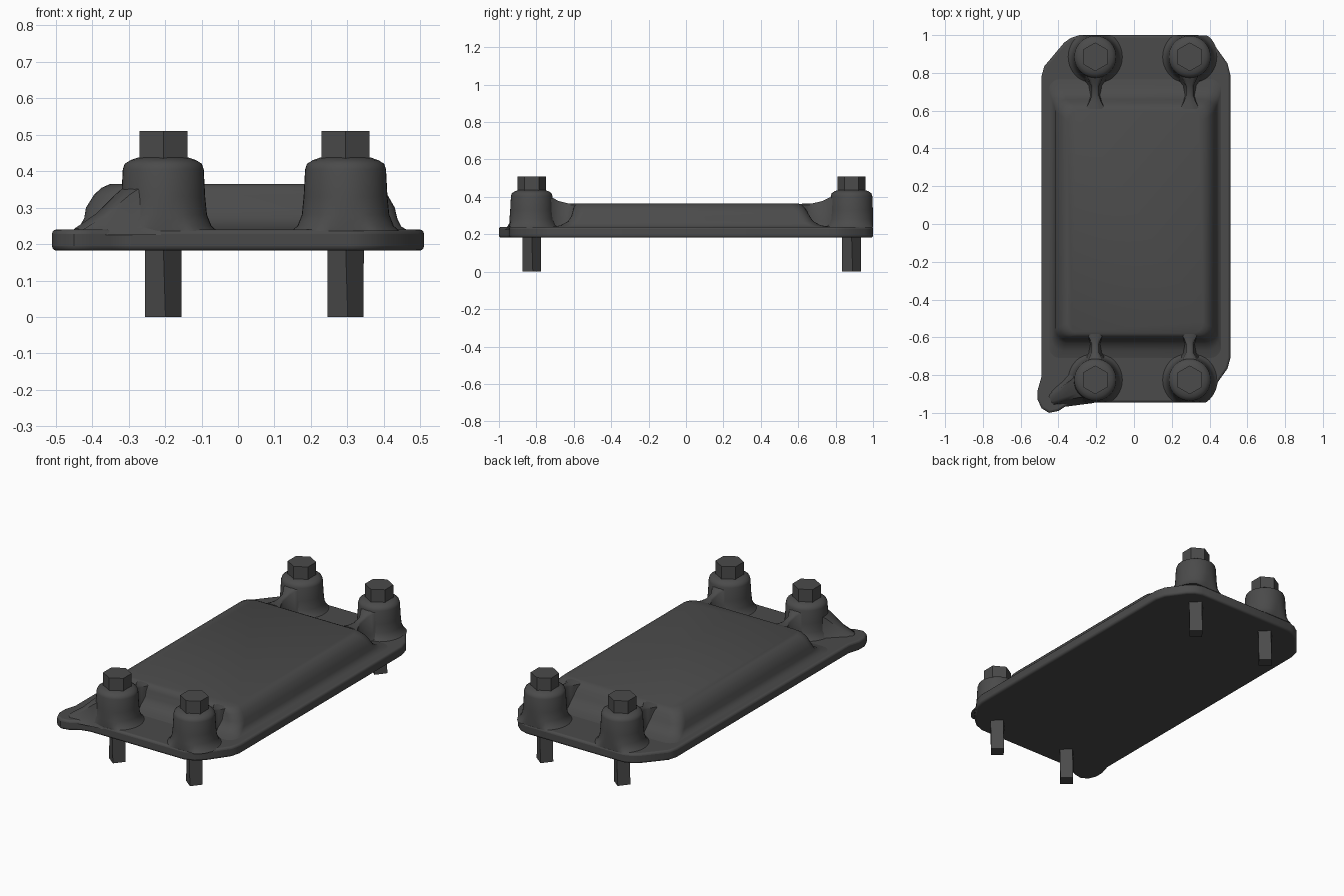
import bpy, bmesh, math
from mathutils import Vector

cube = bpy.data.objects.get("Cube")
if cube:
    bpy.data.objects.remove(cube, do_unlink=True)

dark = bpy.data.materials.new("dark_grey")
dark.use_nodes = True
GREY = (0.07, 0.07, 0.07, 1)
dark.diffuse_color = GREY
bsdf = dark.node_tree.nodes["Principled BSDF"]
bsdf.inputs["Base Color"].default_value = GREY
bsdf.inputs["Roughness"].default_value = 0.7


def loft(name, rings, smooth=None, y_range=None):
    """Skin a stack of equal-length point rings and cap both ends."""
    bm = bmesh.new()
    loops = [[bm.verts.new(p) for p in ring] for ring in rings]
    n = len(loops[0])
    for a, b in zip(loops, loops[1:]):
        for i in range(n):
            j = (i + 1) % n
            bm.faces.new((a[i], a[j], b[j], b[i]))
    bm.faces.new(loops[0][::-1])
    bm.faces.new(loops[-1])
    if y_range:
        for v in bm.verts:
            v.co.y = min(max(v.co.y, y_range[0]), y_range[1])
    bmesh.ops.recalc_face_normals(bm, faces=bm.faces)
    mesh = bpy.data.meshes.new(name)
    bm.to_mesh(mesh)
    bm.free()
    mesh.materials.append(dark)
    obj = bpy.data.objects.new(name, mesh)
    bpy.context.collection.objects.link(obj)
    if smooth:
        bpy.ops.object.select_all(action='DESELECT')
        obj.select_set(True)
        bpy.context.view_layer.objects.active = obj
        bpy.ops.object.shade_smooth_by_angle(angle=math.radians(smooth))
    return obj


def circle(x, y, z, r, n, start=0.0):
    return [(x + r * math.cos(start + math.tau * i / n),
             y + r * math.sin(start + math.tau * i / n), z) for i in range(n)]


def rounded_rect(x0, x1, y0, y1, z, r=0.06, steps=5):
    pts = []
    corners = [(x1 - r, y1 - r), (x0 + r, y1 - r), (x0 + r, y0 + r), (x1 - r, y0 + r)]
    for k, (cx, cy) in enumerate(corners):
        for i in range(steps + 1):
            a = math.pi / 2 * (k + i / steps)
            pts.append((cx + r * math.cos(a), cy + r * math.sin(a), z))
    return pts


def web(name, start, end, sections):
    """Flared rib between two points; sections are (t, top, top half width, base half width)."""
    start, end = Vector(start), Vector(end)
    d = (end - start).normalized()
    side = Vector((-d.y, d.x))
    rings = []
    for t, top, w, base in sections:
        c = start.lerp(end, t)
        mid = 0.235 + (top - 0.235) * 0.25
        shape = [(-base, 0.225), (-w * 1.25, mid), (-w, top - 0.008), (-w * 0.5, top),
                 (w * 0.5, top), (w, top - 0.008), (w * 1.25, mid), (base, 0.225)]
        rings.append([(*(c + side * s), z) for s, z in shape])
    return loft(name, rings, 50)


# Base plate with cut corners and a pry tab at the front right
outline = [(-0.49, 0.78), (-0.475, 0.835), (-0.37, 0.96), (-0.335, 0.985), (-0.29, 1.0),
           (0.34, 1.0), (0.385, 0.985), (0.42, 0.955), (0.495, 0.85), (0.51, 0.79),
           (0.51, -0.71), (0.495, -0.765), (0.41, -0.885), (0.365, -0.925), (0.31, -0.945),
           (-0.30, -0.945), (-0.35, -0.957), (-0.40, -0.99), (-0.45, -1.0),
           (-0.49, -0.975), (-0.51, -0.93), (-0.51, -0.88), (-0.49, -0.81)]
plate = loft("base_plate", [[(x, y, z) for x, y in outline] for z in (0.182, 0.24)])
bevel = plate.modifiers.new("soft_rim", 'BEVEL')
bevel.width, bevel.segments, bevel.angle_limit = 0.012, 3, math.radians(60)
plate.select_set(True)
bpy.context.view_layer.objects.active = plate
bpy.ops.object.shade_smooth_by_angle(angle=math.radians(40))

# Raised panel flowing into the plate
levels = [(-0.455, 0.465, -0.72, 0.78, 0.238), (-0.435, 0.448, -0.67, 0.72, 0.248),
          (-0.422, 0.437, -0.63, 0.68, 0.27), (-0.417, 0.43, -0.612, 0.66, 0.30),
          (-0.395, 0.41, -0.603, 0.64, 0.335), (-0.375, 0.39, -0.595, 0.622, 0.354),
          (-0.35, 0.365, -0.58, 0.60, 0.365)]
loft("raised_panel", [rounded_rect(*lv) for lv in levels], 40)

# Four bolted bosses with ribs
boss_profile = [(0.148, 0.236), (0.132, 0.25), (0.12, 0.28), (0.115, 0.33), (0.111, 0.405),
                (0.106, 0.42), (0.09, 0.43), (0.07, 0.437)]
for row, y, panel_y in (("front", -0.825, -0.57), ("rear", 0.885, 0.61)):
    for side, x in (("right", -0.205), ("left", 0.295)):
        tag = f"{row}_{side}"
        loft(f"{tag}_boss", [circle(x, y, z, r, 40) for r, z in boss_profile],
             45, (-0.944, 0.999))
        loft(f"{tag}_bolt_head", [circle(x, y, z, 0.076, 6, math.pi / 2)
                                  for z in (0.43, 0.51)])
        loft(f"{tag}_bolt_shank", [circle(x, y, z, 0.05, 4, twist)
                                   for z, twist in ((0, 0.12), (0.2, 0))])
        web(f"{tag}_rib", (x, y), (x, panel_y),
            [(0.3, 0.41, 0.055, 0.10), (0.44, 0.395, 0.035, 0.065), (0.56, 0.378, 0.02, 0.04),
             (0.75, 0.366, 0.02, 0.04), (0.86, 0.364, 0.03, 0.07), (1, 0.363, 0.05, 0.10)])

# Sloping gusset onto the pry tab
web("tab_gusset", (-0.205, -0.825), (-0.455, -0.935),
    [(0.2, 0.39, 0.07, 0.11), (0.44, 0.345, 0.05, 0.09),
     (0.7, 0.285, 0.035, 0.07), (0.95, 0.243, 0.025, 0.045)])
